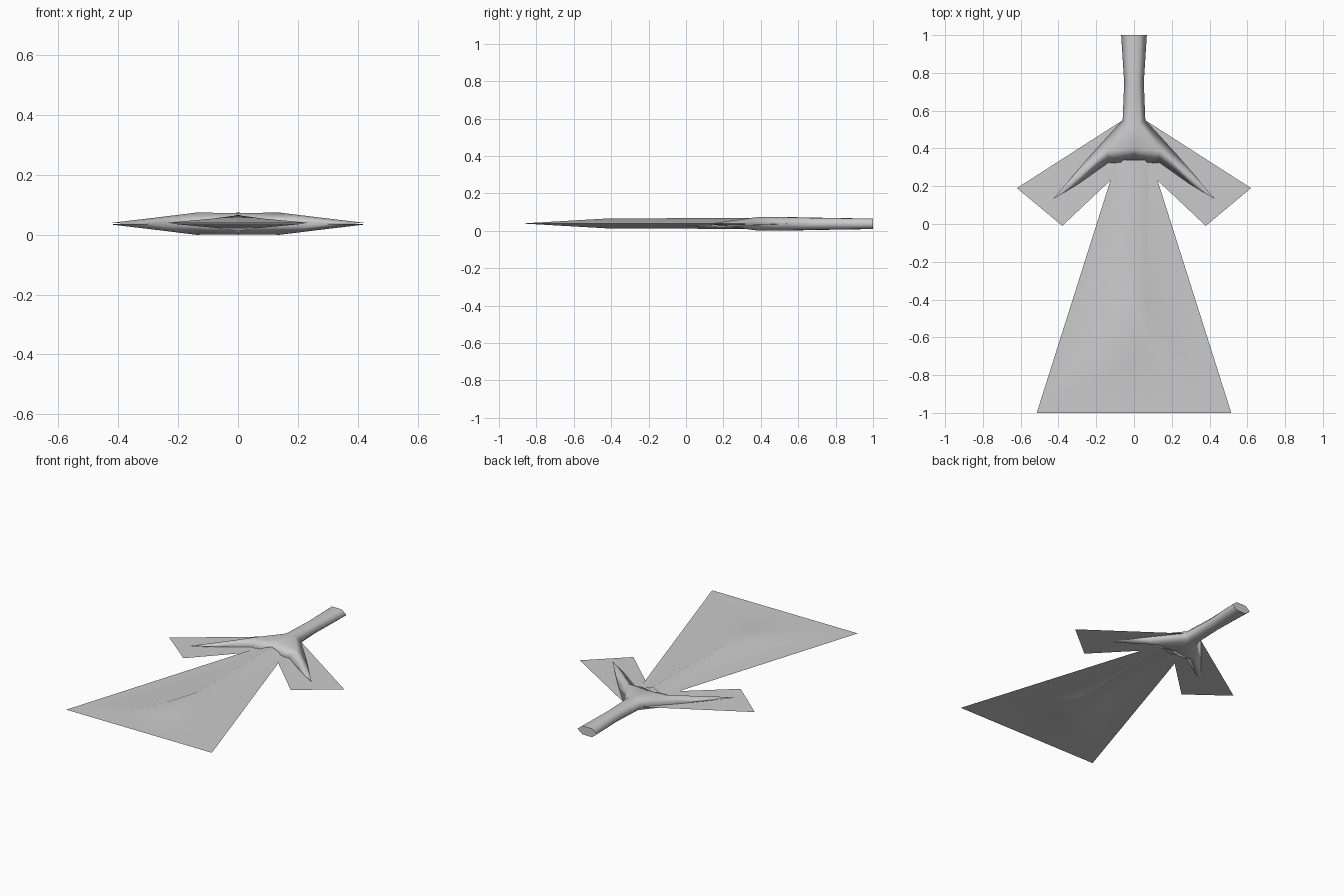
import bpy, bmesh

cube = bpy.data.objects.get("Cube")
if cube:
    bpy.data.objects.remove(cube, do_unlink=True)

grey = bpy.data.materials.new("light_grey")
grey.use_nodes = True
colour = (0.6, 0.6, 0.6, 1)
grey.diffuse_color = colour
grey.node_tree.nodes["Principled BSDF"].inputs["Base Color"].default_value = colour


def finish(name, bm, smooth=True):
    bmesh.ops.remove_doubles(bm, verts=bm.verts, dist=0.0005)
    for f in bm.faces:
        # end caps stay flat, everything else is smooth
        f.smooth = smooth and abs(f.normal.y) < 0.999
    mesh = bpy.data.meshes.new(name)
    bm.to_mesh(mesh)
    bm.free()
    mesh.materials.append(grey)
    obj = bpy.data.objects.new(name, mesh)
    bpy.context.collection.objects.link(obj)
    return obj


def relief(bm, points, faces, mid, side, facing):
    """Add both mirrored halves of a raised surface; points are (x, y, height)."""
    for mirror in (1, -1):
        verts = {k: bm.verts.new((mirror * x, y, mid + side * h))
                 for k, (x, y, h) in points.items()}
        for names in faces:
            f = bm.faces.new([verts[k] for k in names.split()])
            f.normal_update()
            if f.normal.z * facing < 0:
                f.normal_flip()


# Forked body: a handle at the back that splits into two swept arms
body_points = {
    # outer and inner outline
    "a0": (0.068, 1.0, 0), "a1": (0.052, 0.75, 0), "a2": (0.06, 0.55, 0),
    "a3": (0.24, 0.352, 0), "tip": (0.43, 0.13, 0.002), "b1": (0.29, 0.215, 0),
    "b2": (0.135, 0.325, 0), "b3": (0.08, 0.32, 0), "b4": (0, 0.34, 0),
    # raised ridge
    "r0": (0.035, 1.0, 0.027), "r1": (0.026, 0.75, 0.03), "r2": (0.03, 0.53, 0.035),
    "r3": (0.14, 0.39, 0.037), "r4": (0.27, 0.27, 0.021),
    # centre line
    "c0": (0, 1.0, 0.028), "c1": (0, 0.75, 0.032), "c2": (0, 0.5, 0.037),
    "c3": (0, 0.4, 0.036),
}
body_faces = ["a0 a1 r1 r0", "r0 r1 c1 c0", "a1 a2 r2 r1", "r1 r2 c2 c1",
              "a2 a3 r3 r2", "r2 r3 c3 c2", "a3 r4 r3", "a3 tip r4",
              "r4 tip b1", "r3 r4 b1 b2", "r3 b2 b3", "c3 r3 b3 b4"]
bm = bmesh.new()
for side in (1, -1):
    relief(bm, body_points, body_faces, 0.037, side, side)
bmesh.ops.remove_doubles(bm, verts=bm.verts, dist=0.0005)
back = [e for e in bm.edges if e.is_boundary and all(v.co.y > 0.99 for v in e.verts)]
cap = bmesh.ops.contextual_create(bm, geom=back)["faces"]
for f in cap:
    f.normal_update()
    if f.normal.y < 0:
        f.normal_flip()
finish("forked_body", bm)

# Tail blade: a flat sheet swelling over a long spine with a forked end
tail_points = {
    "m0": (0.09, 0.34, 0), "m1": (0.515, -1, 0), "m2": (0, -1, 0),
    "s0": (0.07, 0.34, 0), "s1": (0.06, -0.42, 0), "tip": (0.24, -0.87, 0),
    "n": (0, -0.7, 0),
    "q0": (0, 0.34, 0.029), "q1": (0, -0.42, 0.026), "q2": (0.08, -0.61, 0.015),
}
tail_faces = ["s0 s1 q1 q0", "s1 tip q2", "s1 q2 q1", "q1 q2 n", "q2 tip n",
              "m0 m1 s1 s0", "m1 tip s1", "m1 m2 n tip"]
for name, side in (("tail_blade_upper", 1), ("tail_blade_lower", -1)):
    bm = bmesh.new()
    relief(bm, tail_points, tail_faces, 0.039 + 0.0005 * side, side, 1)
    finish(name, bm)

# Side fins: thin drooping sheets behind the arms
fin_outline = [(0.02, 0.575), (0.62, 0.19), (0.38, -0.01), (0.02, 0.33)]
for name, s in (("left_fin", 1), ("right_fin", -1)):
    bm = bmesh.new()
    f = bm.faces.new([bm.verts.new((s * x, y, 0.04 - 0.036 * x)) for x, y in fin_outline])
    f.normal_update()
    if f.normal.z < 0:
        f.normal_flip()
    finish(name, bm, False)
